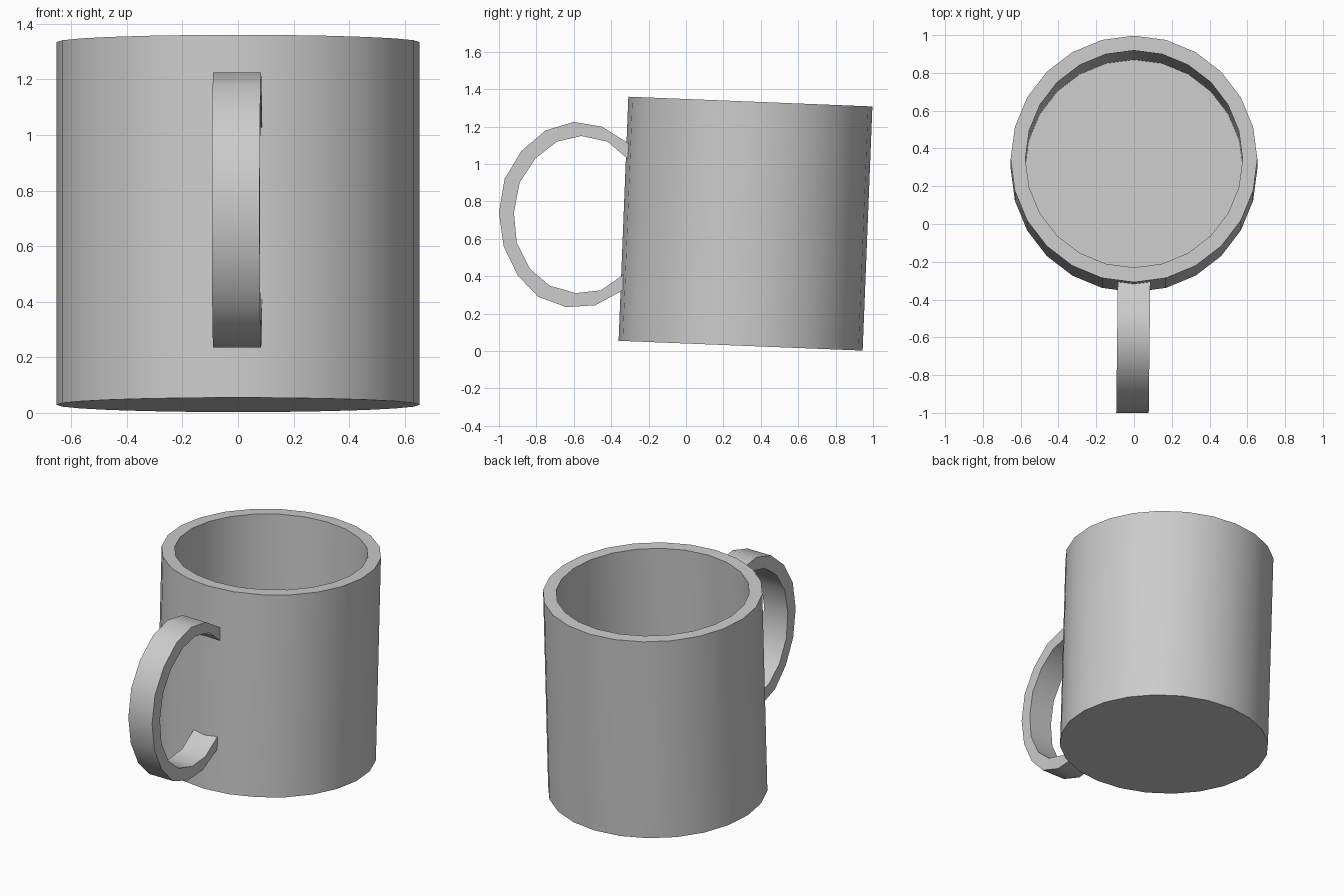
import bpy
import bmesh
import math
from mathutils import Matrix

default = bpy.data.objects.get("Cube")
if default:
    bpy.data.objects.remove(default, do_unlink=True)

# One plain grey for the whole mug
grey = bpy.data.materials.new("plain grey")
grey.use_nodes = True
colour = (0.6, 0.6, 0.6, 1)
grey.diffuse_color = colour
grey.node_tree.nodes["Principled BSDF"].inputs["Base Color"].default_value = colour


def make_part(name, bm):
    """Turn a bmesh into a grey object that is smooth except at sharp edges."""
    bmesh.ops.recalc_face_normals(bm, faces=bm.faces)
    mesh = bpy.data.meshes.new(name)
    bm.to_mesh(mesh)
    bm.free()
    mesh.materials.append(grey)
    part = bpy.data.objects.new(name, mesh)
    bpy.context.collection.objects.link(part)
    bpy.ops.object.select_all(action='DESELECT')
    part.select_set(True)
    bpy.context.view_layer.objects.active = part
    bpy.ops.object.shade_smooth_by_angle(angle=math.radians(40))
    return part


def bridge(bm, a, b):
    """Join two closed rings of vertices with quads."""
    for i in range(len(a)):
        j = (i + 1) % len(a)
        bm.faces.new((a[i], a[j], b[j], b[i]))


# Cup: outer wall, flat rim, inner wall and floor, leaning slightly back
SIDES, RADIUS, HEIGHT, WALL = 24, 0.653, 1.306, 0.078
profile = [(RADIUS, 0), (RADIUS, HEIGHT), (RADIUS - WALL, HEIGHT), (RADIUS - WALL, WALL)]
bm = bmesh.new()
rings = []
for radius, z in profile:
    angles = [math.tau * i / SIDES for i in range(SIDES)]
    rings.append([bm.verts.new((radius * math.cos(a), radius * math.sin(a), z)) for a in angles])
for lower, upper in zip(rings, rings[1:]):
    bridge(bm, lower, upper)
bm.faces.new(rings[0])
bm.faces.new(rings[-1])
lean = Matrix.Rotation(-0.04, 4, 'X')
bm.transform(Matrix.Translation((0, 0.292, 0.029)) @ lean)
make_part("cup", bm)

# Handle: a flat band between an outer and an inner outline (y, z)
outer = [(-.29, 1.1), (-.45, 1.2), (-.6, 1.225), (-.75, 1.18), (-.88, 1.07), (-.97, .92), (-1, .74),
         (-.975, .56), (-.9, .405), (-.79, .29), (-.64, .235), (-.485, .245), (-.31, .34)]
inner = [(-.29, 1.01), (-.42, 1.12), (-.56, 1.15), (-.69, 1.12), (-.805, 1.03), (-.89, .9), (-.92, .74),
         (-.905, .58), (-.835, .44), (-.73, .35), (-.59, .31), (-.455, .325), (-.31, .425)]
HALF_WIDTH, SKEW = 0.086, 0.012
bm = bmesh.new()
sections = []
for out, inn in zip(outer, inner):
    corners = [(-1, out), (1, out), (1, inn), (-1, inn)]
    sections.append([bm.verts.new((side * HALF_WIDTH + (y + 0.33) * SKEW, y, z))
                     for side, (y, z) in corners])
for a, b in zip(sections, sections[1:]):
    bridge(bm, a, b)
bm.faces.new(sections[0])
bm.faces.new(sections[-1])
make_part("handle", bm)
